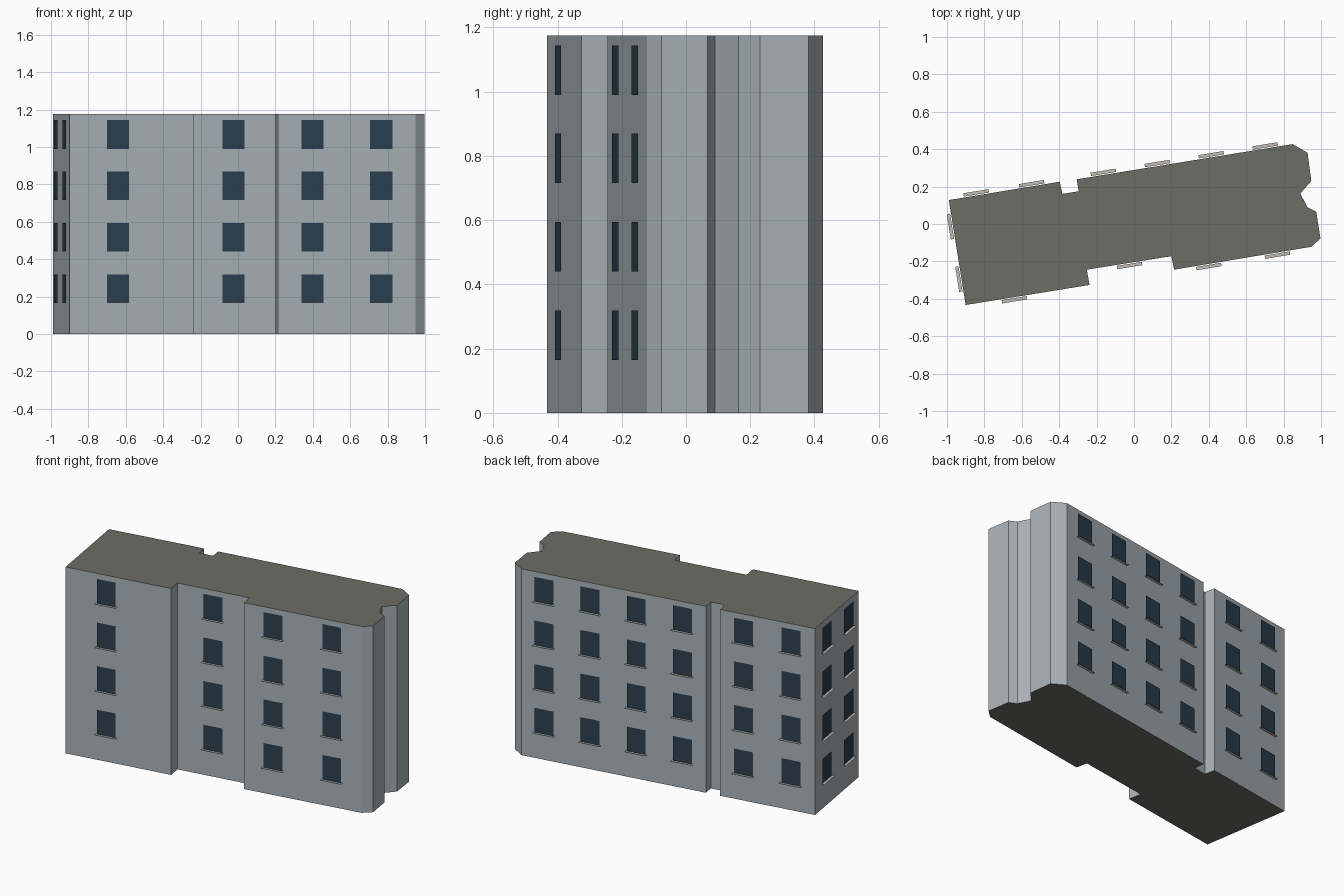
import bpy, bmesh
from mathutils import Vector

if "Cube" in bpy.data.objects:
    bpy.data.objects.remove(bpy.data.objects["Cube"])

HEIGHT, STOREY, FLOORS = 1.175, 0.275, 4
WIN_W, WIN_H, WIN_Z = 0.12, 0.154, 0.165

# Footprint outline, counter-clockwise from the front left corner
OUTLINE = [Vector(p) for p in (
    (-0.90, -0.433), (-0.238, -0.326), (-0.252, -0.244), (0.20, -0.172),
    (0.214, -0.244), (0.948, -0.122), (0.997, -0.077), (0.974, 0.067),
    (0.927, 0.090), (0.889, 0.163), (0.948, 0.230), (0.928, 0.381),
    (0.848, 0.427), (-0.306, 0.239), (-0.296, 0.175), (-0.383, 0.161),
    (-0.397, 0.226), (-0.990, 0.128))]

# Wall index -> window centres as fractions along that wall
WINDOWS = {
    0: (0.39,),
    2: (0.50,),
    4: (0.25, 0.75),
    12: (0.125, 0.375, 0.625, 0.875),
    16: (0.25, 0.75),
    17: (0.25, 0.75),
}


def material(name, rgb):
    m = bpy.data.materials.new(name)
    m.diffuse_color = (*rgb, 1)
    m.use_nodes = True
    m.node_tree.nodes["Principled BSDF"].inputs["Base Color"].default_value = m.diffuse_color
    return m


def finish(bm, name, *mats):
    me = bpy.data.meshes.new(name)
    bm.to_mesh(me)
    bm.free()
    for m in mats:
        me.materials.append(m)
    ob = bpy.data.objects.new(name, me)
    bpy.context.collection.objects.link(ob)
    return ob


wall_mat = material("wall_grey", (0.40, 0.45, 0.48))
roof_mat = material("roof_dark", (0.15, 0.155, 0.13))
glass_mat = material("window_glass", (0.025, 0.052, 0.08))
sill_mat = material("sill_stone", (0.55, 0.51, 0.46))

# Building block: extruded outline with dark roof and base
bm = bmesh.new()
base = bm.faces.new([bm.verts.new((p.x, p.y, 0)) for p in OUTLINE])
ext = bmesh.ops.extrude_face_region(bm, geom=[base], use_keep_orig=True)
top = [g for g in ext["geom"] if isinstance(g, bmesh.types.BMVert)]
bmesh.ops.translate(bm, verts=top, vec=(0, 0, HEIGHT))
bmesh.ops.recalc_face_normals(bm, faces=bm.faces)
for f in bm.faces:
    f.material_index = 1 if abs(f.normal.z) > 0.5 else 0
finish(bm, "building_block", wall_mat, roof_mat)

# Flat window panes and thin sill plates on every storey
panes, sills = bmesh.new(), bmesh.new()


def quad(bm, corners):
    bm.faces.new([bm.verts.new(c) for c in corners])


for wall, fractions in WINDOWS.items():
    a, b = OUTLINE[wall], OUTLINE[(wall + 1) % len(OUTLINE)]
    d = (b - a).normalized()
    along, out = Vector((d.x, d.y, 0)), Vector((d.y, -d.x, 0))
    for t in fractions:
        mid = a.lerp(b, t).to_3d()
        for k in range(FLOORS):
            c = mid + Vector((0, 0, WIN_Z + k * STOREY))
            w, up = along * WIN_W / 2, Vector((0, 0, WIN_H))
            p = c + out * 0.007
            quad(panes, (p - w, p + w, p + w + up, p - w + up))
            s, near, far = along * 0.068, c + out * 0.005, c + out * 0.023
            quad(sills, (far - s, far + s, near + s, near - s))

finish(panes, "windows", glass_mat)
finish(sills, "window_sills", sill_mat)
